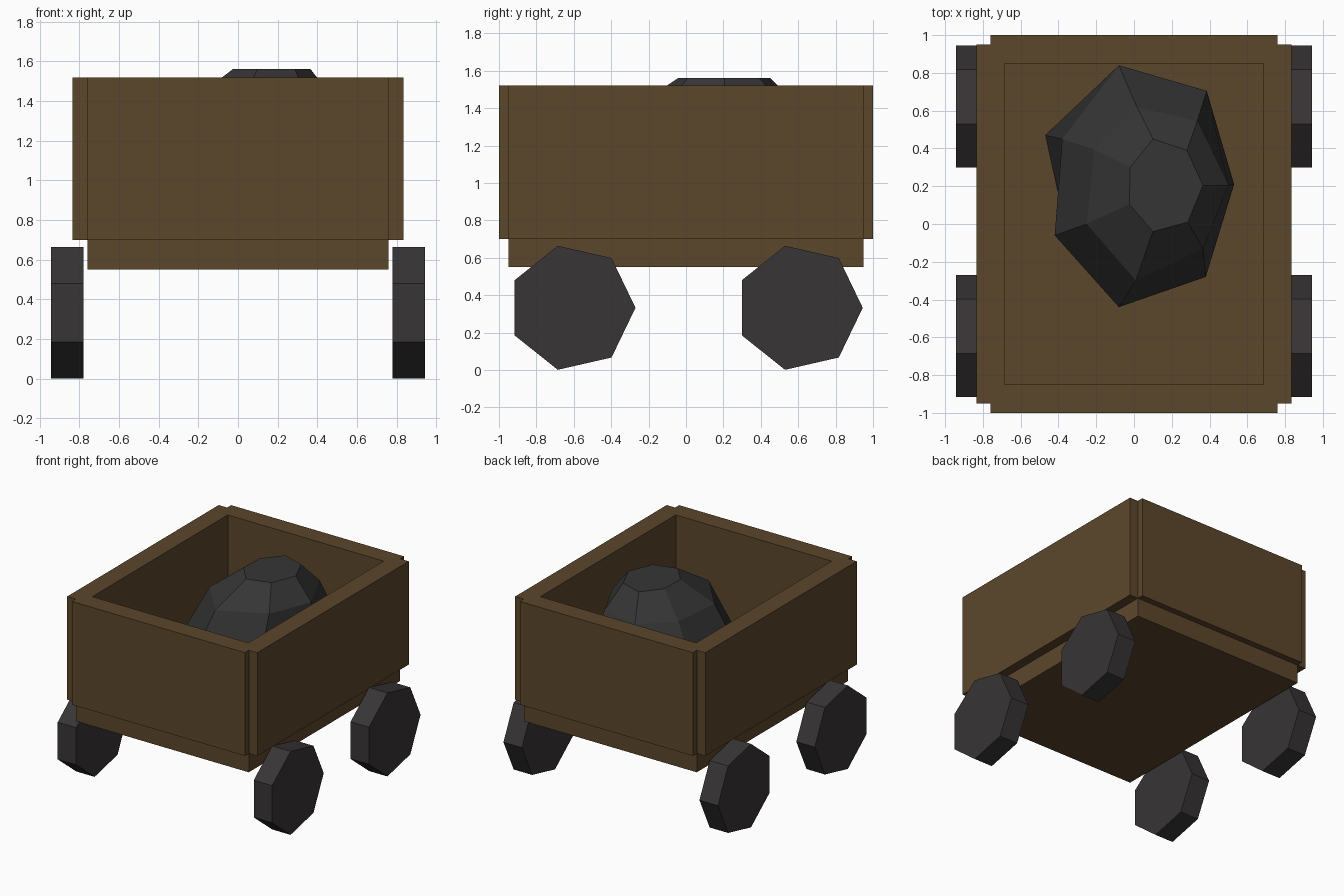
import bpy, bmesh
from math import cos, sin, tau

if "Cube" in bpy.data.objects:
    bpy.data.objects.remove(bpy.data.objects["Cube"])


def material(name, rgb):
    m = bpy.data.materials.new(name)
    m.diffuse_color = (*rgb, 1)
    m.use_nodes = True
    m.node_tree.nodes["Principled BSDF"].inputs["Base Color"].default_value = m.diffuse_color
    return m


wood = material("wood", (0.105, 0.062, 0.024))
rubber = material("dark_wheel", (0.040, 0.035, 0.037))
stone = material("coal", (0.036, 0.036, 0.036))


def finish(name, bm, mat):
    bmesh.ops.recalc_face_normals(bm, faces=bm.faces)
    me = bpy.data.meshes.new(name)
    bm.to_mesh(me)
    bm.free()
    me.materials.append(mat)
    ob = bpy.data.objects.new(name, me)
    bpy.context.collection.objects.link(ob)


def loft(name, rings, mat):
    """Skin a stack of equal-sized rings and cap both ends."""
    bm = bmesh.new()
    loops = [[bm.verts.new(p) for p in ring] for ring in rings]
    n = len(loops[0])
    for a, b in zip(loops, loops[1:]):
        for i in range(n):
            j = (i + 1) % n
            bm.faces.new((a[i], a[j], b[j], b[i]))
    bm.faces.new(loops[0])
    bm.faces.new(loops[-1])
    finish(name, bm, mat)


def box(name, x0, x1, y0, y1, z0, z1, mat):
    corners = [(x0, y0), (x1, y0), (x1, y1), (x0, y1)]
    loft(name, [[(x, y, z) for x, y in corners] for z in (z0, z1)], mat)


# Cart floor and four plank walls
box("cart_floor", -0.76, 0.76, -0.95, 0.95, 0.55, 0.71, wood)
for side, s in (("left", -1), ("right", 1)):
    xs = sorted((0.685 * s, 0.835 * s))
    box(side + "_wall", *xs, -0.95, 0.95, 0.70, 1.52, wood)
for end, s in (("front", -1), ("back", 1)):
    ys = sorted((0.85 * s, 1.0 * s))
    box(end + "_wall", -0.76, 0.76, *ys, 0.70, 1.52, wood)

# Seven-sided wheels
for end, cy in (("front", -0.61), ("back", 0.605)):
    for side, s in (("left", -1), ("right", 1)):
        rings = [[(s * x, cy + 0.34 * cos(i * tau / 7), 0.3325 + 0.34 * sin(i * tau / 7))
                  for i in range(7)] for x in (0.78, 0.942)]
        loft(f"{end}_{side}_wheel", rings, rubber)

# Irregular faceted lump of coal: height and outline of each layer, top down
layers = [
    (1.562, [(0.365, 0.205), (0.28, 0.39), (0.10, 0.45), (-0.02, 0.30),
             (-0.025, 0.105), (0.10, -0.04), (0.285, 0.01)]),
    (1.39, [(0.50, 0.205), (0.335, 0.545), (0.015, 0.62), (-0.21, 0.395),
            (-0.25, 0.0), (0.01, -0.30), (0.365, -0.13)]),
    (1.05, [(0.53, 0.21), (0.385, 0.705), (-0.08, 0.84), (-0.38, 0.45),
            (-0.42, -0.06), (-0.08, -0.44), (0.38, -0.28)]),
    (0.705, [(0.48, 0.21), (0.34, 0.65), (-0.08, 0.76), (-0.47, 0.47),
             (-0.36, -0.03), (-0.08, -0.37), (0.33, -0.23)]),
]
loft("coal_lump", [[(x, y, z) for x, y in pts] for z, pts in layers], stone)
